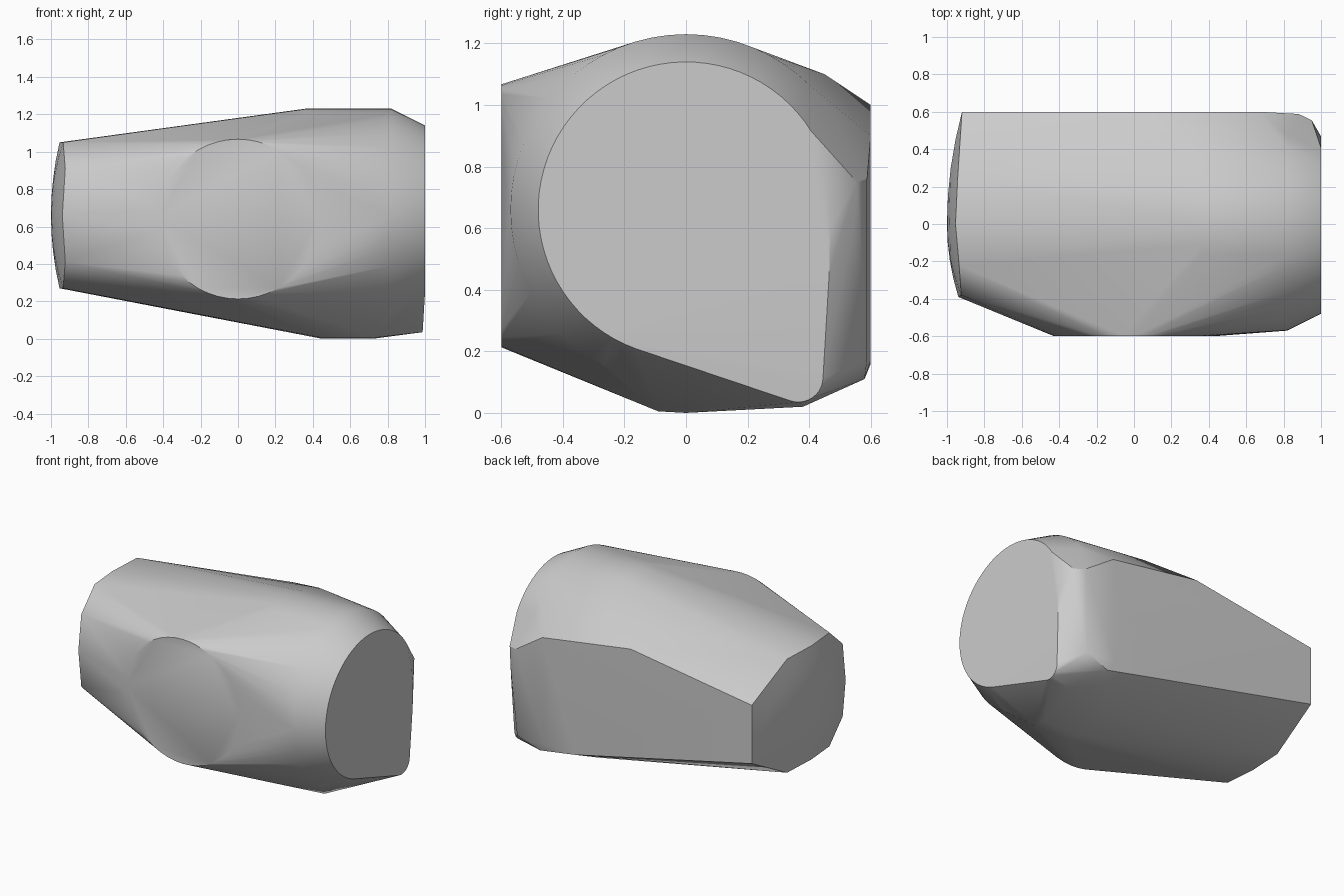
import bpy
import bmesh
import math

cube = bpy.data.objects.get("Cube")
if cube:
    bpy.data.objects.remove(cube, do_unlink=True)

MID = 0.66  # height of the long axis


def arc(cy, cz, radius, start, end, steps):
    """Points on an arc in a plane, angles in degrees."""
    angles = [math.radians(start + (end - start) * i / steps) for i in range(steps + 1)]
    return [(cy + radius * math.cos(a), cz + radius * math.sin(a)) for a in angles]


points = []

# Flat end: a large arc joined to a small rounded corner, slightly tilted at the foot
end_profile = arc(0, MID, 0.48, 32, 250, 48) + arc(0.365, 0.115, 0.08, 250, 360, 10)
end_profile += [(0.465, 0.45), (0.468, 0.6), (0.455, 0.74)]
points += [(0.985 + 0.015 * min(1, z / 0.25), y, z) for y, z in end_profile]

# Round barrel behind the flat end
for x in (0.36, 0.82):
    points += [(x, y, z) for y, z in arc(0, MID, 0.57, 0, 360, 64)]

# Flat round boss on the front
points += [(x, -0.6, z) for x, z in arc(0, 0.64, 0.427, 0, 360, 48)]

# Gently domed far end, built from its outline shrunk towards the middle
dome = [(-0.22, 0.39), (0, 0.39), (0.25, 0.39), (0.6, 0.2)]
dome += [(-0.38, 0.25), (-0.39, 0)]
for scale in (0, 0.25, 0.5, 0.75, 1):
    for y, h in dome:
        y, h = y * scale, h * scale
        x = -1 + 0.3 * h * h + (0.4 if y < 0 else 0.19) * y * y
        points += [(x, y, MID + h), (x, y, MID - h)]

# Flat back panel
points += [(x, 0.6, z) for x, z in
           [(0, 1.0), (0.67, 0.9), (0.43, 0.16), (0.66, 0.17)]]
# Bevelled corners around the back panel
points += [(0.3, 0.45, 1.1), (0.88, 0.588, 0.76), (0.87, 0.588, 0.17),
           (0.95, 0.555, 0.75), (0.95, 0.545, 0.6), (0.7, 0.58, 0.11)]
# Keel along the underside
points += [(0.45, -0.09, 0.005), (0.72, -0.09, 0.005), (0.45, 0, 0),
           (0.72, 0, 0), (0.45, 0.3, 0.02), (0.85, 0.38, 0.02)]

# Stretch one skin over all the parts
bm = bmesh.new()
for p in points:
    bm.verts.new(p)
bmesh.ops.remove_doubles(bm, verts=bm.verts, dist=0.002)
bmesh.ops.convex_hull(bm, input=bm.verts, use_existing_faces=False)
bmesh.ops.delete(bm, geom=[v for v in bm.verts if not v.link_faces], context="VERTS")
bmesh.ops.dissolve_limit(bm, angle_limit=math.radians(0.5), verts=bm.verts, edges=bm.edges)
bmesh.ops.recalc_face_normals(bm, faces=bm.faces)
mesh = bpy.data.meshes.new("housing_shell")
bm.to_mesh(mesh)
bm.free()
shell = bpy.data.objects.new("housing_shell", mesh)
bpy.context.collection.objects.link(shell)

# Plain grey finish
grey = bpy.data.materials.new("plain_grey")
grey.use_nodes = True
colour = (0.6, 0.6, 0.6, 1)
grey.diffuse_color = colour
grey.node_tree.nodes["Principled BSDF"].inputs["Base Color"].default_value = colour
mesh.materials.append(grey)

bpy.ops.object.select_all(action="DESELECT")
shell.select_set(True)
bpy.context.view_layer.objects.active = shell
bpy.ops.object.shade_smooth_by_angle(angle=math.radians(30))
